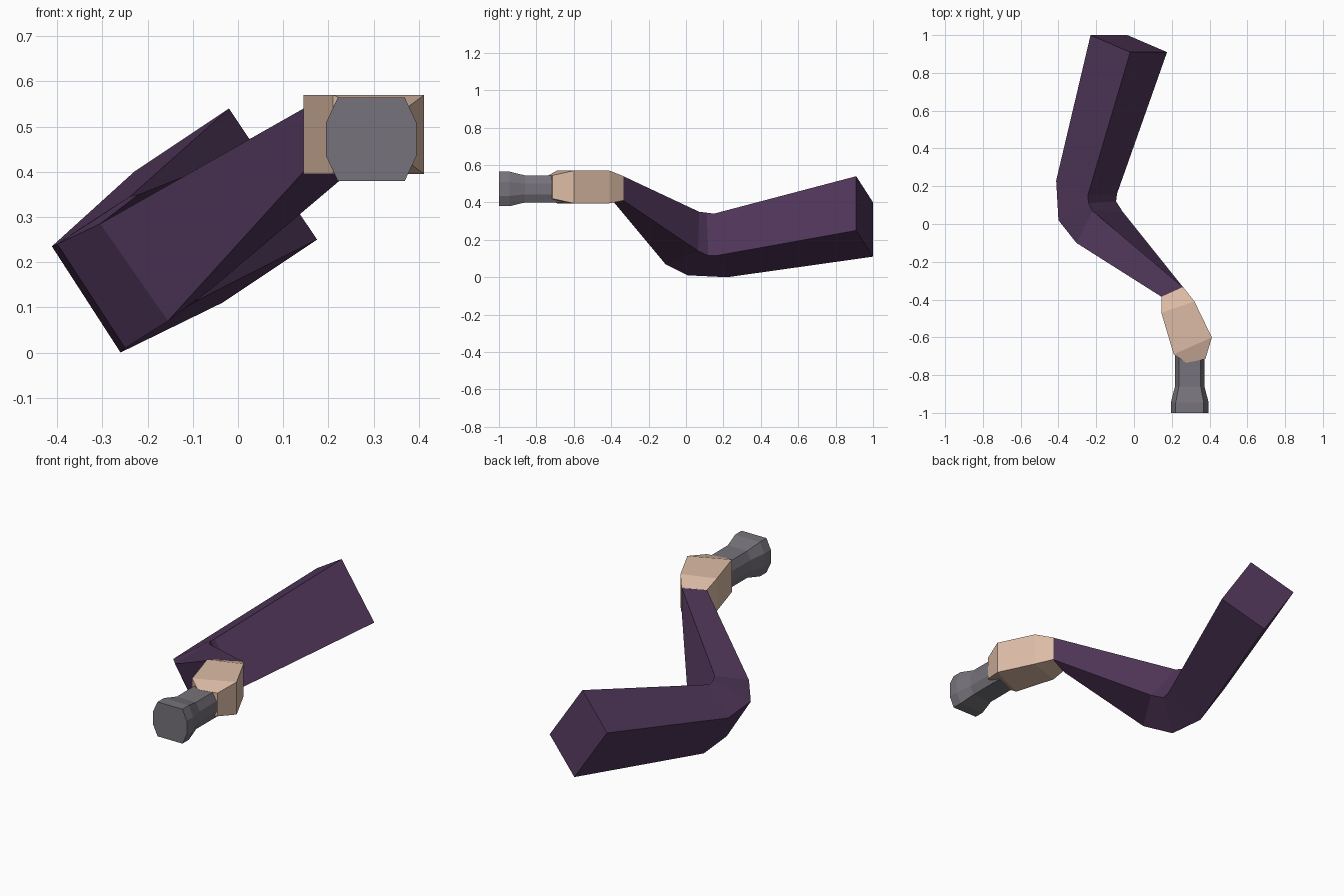
import bpy, bmesh


def material(name, rgb):
    m = bpy.data.materials.new(name)
    m.diffuse_color = (*rgb, 1)
    return m


def loft(name, rings, mat, cap_start=True, cap_end=True):
    """Skin a list of equal-length rings into a flat-shaded tube."""
    bm = bmesh.new()
    loops = [[bm.verts.new(p) for p in ring] for ring in rings]
    n = len(loops[0])
    for a, b in zip(loops, loops[1:]):
        for i in range(n):
            j = (i + 1) % n
            bm.faces.new((a[i], a[j], b[j], b[i]))
    caps = []
    if cap_start:
        caps.append(bm.faces.new(loops[0]))
    if cap_end:
        caps.append(bm.faces.new(loops[-1]))
    bmesh.ops.recalc_face_normals(bm, faces=bm.faces)
    me = bpy.data.meshes.new(name)
    bm.to_mesh(me)
    bm.free()
    me.materials.append(mat)
    ob = bpy.data.objects.new(name, me)
    bpy.context.collection.objects.link(ob)
    return ob


purple = material("purple cloth", (0.080, 0.037, 0.100))
skin = material("skin", (0.72, 0.50, 0.38))
gray = material("gray metal", (0.182, 0.168, 0.196))

# Sleeve: square tube from shoulder, through a bevelled elbow, to the wrist
loft("sleeve", [
    [(-0.02, 0.91, 0.54), (0.175, 0.91, 0.25), (-0.035, 1.0, 0.11), (-0.23, 1.0, 0.40)],
    [(-0.245, 0.15, 0.34), (-0.09, 0.16, 0.115), (-0.26, 0.22, 0.0), (-0.412, 0.23, 0.235)],
    [(-0.24, 0.11, 0.345), (-0.095, 0.12, 0.115), (-0.25, 0.01, 0.01), (-0.40, 0.02, 0.24)],
    [(-0.22, 0.07, 0.35), (-0.06, 0.065, 0.14), (-0.155, -0.11, 0.07), (-0.305, -0.10, 0.285)],
    [(0.26, -0.335, 0.54), (0.26, -0.335, 0.41), (0.145, -0.385, 0.40), (0.145, -0.385, 0.54)],
], purple)

# Hand: a blocky fist, each ring given by its left and right points and z range
hand = [
    ((0.145, -0.385), (0.26, -0.333), 0.41, 0.54),
    ((0.145, -0.47), (0.32, -0.41), 0.395, 0.57),
    ((0.21, -0.69), (0.412, -0.60), 0.395, 0.57),
    ((0.275, -0.735), (0.378, -0.715), 0.42, 0.545),
]
loft("hand", [[(*l, lo), (*r, lo), (*r, hi), (*l, hi)] for l, r, lo, hi in hand], skin)

# Handle: eight-sided grip flaring out to a flat pommel
profile = [(0.10, 0.037), (0.074, 0.0925), (-0.074, 0.0925), (-0.10, 0.037),
           (-0.10, -0.037), (-0.074, -0.0925), (0.074, -0.0925), (0.10, -0.037)]
stations = [(-1.0, 1.0), (-0.945, 1.0), (-0.86, 0.78), (-0.66, 0.78)]
loft("handle", [[(0.295 + x * s, y, 0.472 + z * s) for x, z in profile]
                for y, s in stations], gray)
